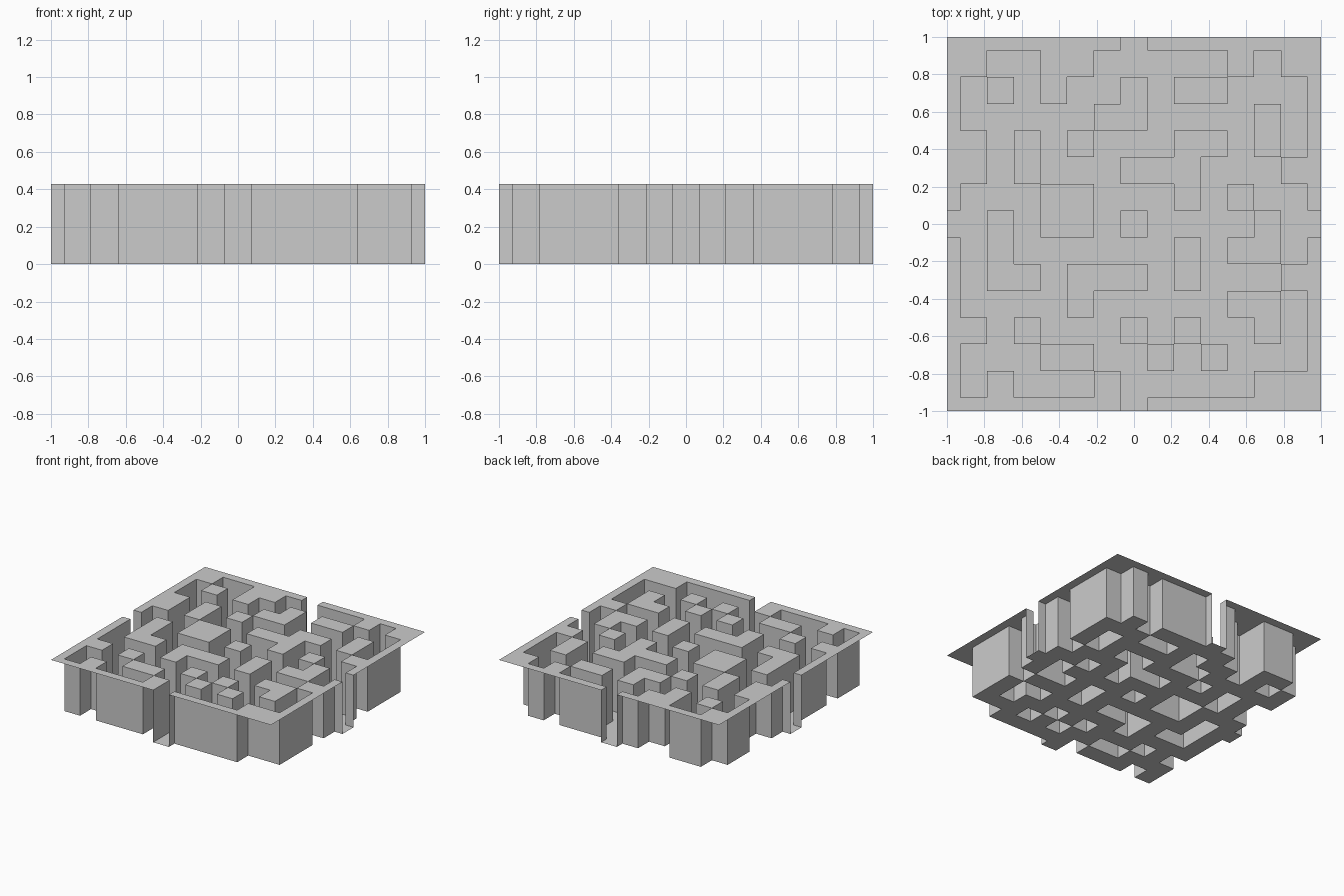
import bpy, bmesh

if "Cube" in bpy.data.objects:
    bpy.data.objects.remove(bpy.data.objects["Cube"])

# Plan of the maze seen from above (top row = back): '#' raised, '.' sunken channel
PLAN = [
    "#######.#######",
    "##..##.....#.##",
    "#.#.#..#.##...#",
    "#.....##....#.#",
    "##.#.#...##.#.#",
    "##.#...###...##",
    "#...##...#.#..#",
    "..#.##.#....#..",
    "#.#......#.##.#",
    "#.##.###.#...##",
    "#....#.....##.#",
    "##.#...#.#..#.#",
    "#...##..#.#...#",
    "#.#...#.....###",
    "#######.#######",
]
N = len(PLAN)
CELL = 1 / 7
HEIGHT = 3 / 7


def edge(i):
    """Grid line position; the outermost ring of cells is half width."""
    return max(-1.0, min(1.0, (i - N / 2) * CELL))


def raised(col, row):
    return PLAN[N - 1 - row][col] == "#"


def make_part(name, quads):
    bm = bmesh.new()
    for quad in quads:
        bm.faces.new([bm.verts.new(p) for p in quad])
    bmesh.ops.remove_doubles(bm, verts=bm.verts, dist=1e-4)
    mesh = bpy.data.meshes.new(name)
    bm.to_mesh(mesh)
    bm.free()
    bpy.context.collection.objects.link(bpy.data.objects.new(name, mesh))


tops, floors, walls = [], [], []
for row in range(N):
    for col in range(N):
        x0, x1, y0, y1 = edge(col), edge(col + 1), edge(row), edge(row + 1)
        corners = [(x0, y0), (x1, y0), (x1, y1), (x0, y1)]
        high = raised(col, row)
        z = HEIGHT if high else 0
        (tops if high else floors).append([(x, y, z) for x, y in corners])
        if not high:
            continue
        # Drop a wall wherever a raised cell borders a channel
        for k, (dc, dr) in enumerate([(0, -1), (1, 0), (0, 1), (-1, 0)]):
            c, r = col + dc, row + dr
            if 0 <= c < N and 0 <= r < N and not raised(c, r):
                a, b = corners[k], corners[(k + 1) % 4]
                walls.append([(*a, 0), (*b, 0), (*b, HEIGHT), (*a, HEIGHT)])

# Rim and island tops, channel floor, and the upright walls joining them
make_part("raised_tops", tops)
make_part("channel_floor", floors)
make_part("channel_walls", walls)
